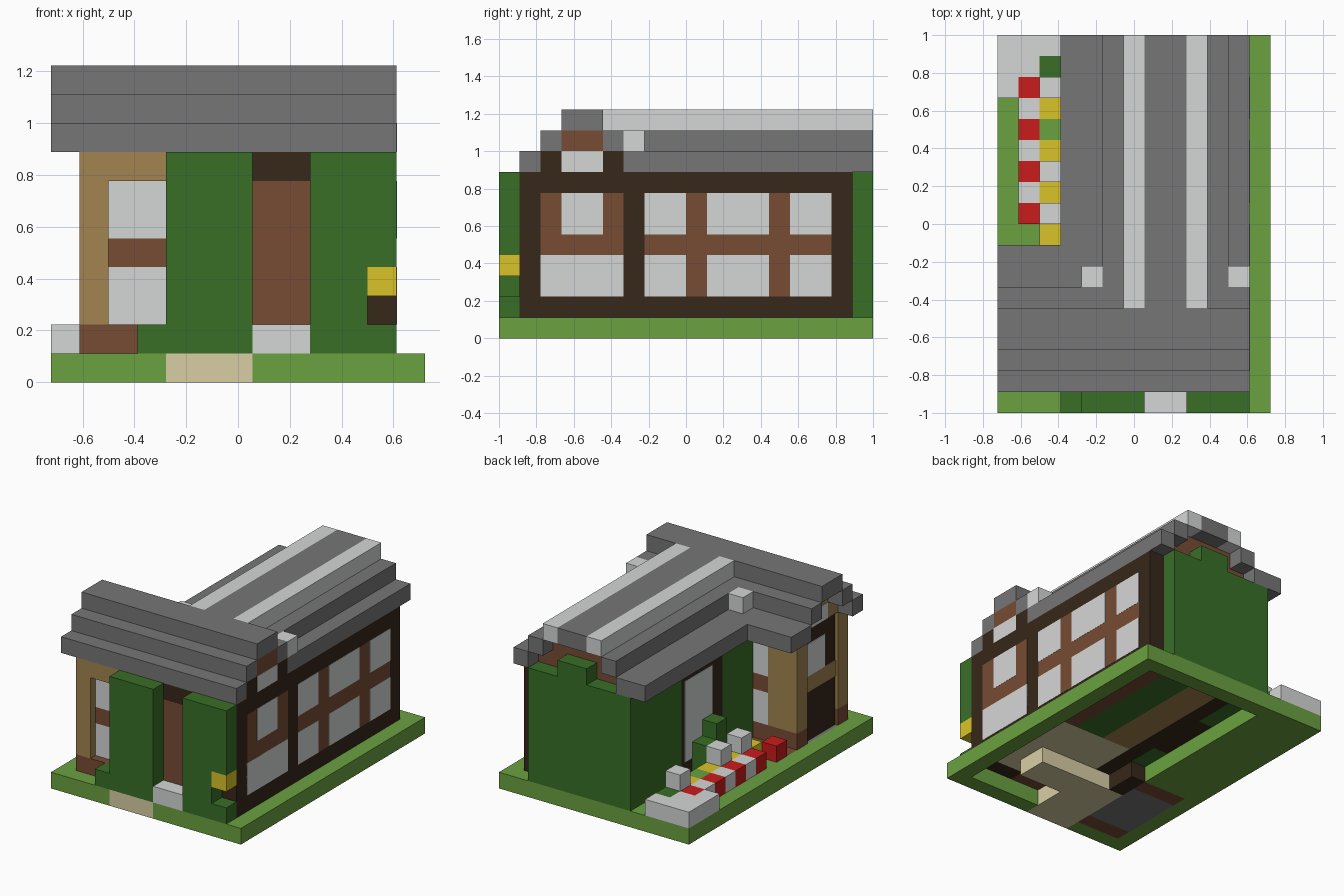
import bpy
import bmesh

if "Cube" in bpy.data.objects:
    bpy.data.objects.remove(bpy.data.objects["Cube"], do_unlink=True)

U = 1 / 9  # block size


def linear(c):
    c /= 255
    return c / 12.92 if c <= 0.04045 else ((c + 0.055) / 1.055) ** 2.4


def material(name, r, g, b):
    m = bpy.data.materials.new(name)
    m.use_nodes = True
    col = (linear(r), linear(g), linear(b), 1)
    m.diffuse_color = col
    m.node_tree.nodes["Principled BSDF"].inputs["Base Color"].default_value = col
    return m


grass = material("grass green", 107, 161, 64)
hedge = material("hedge green", 57, 111, 39)
slate = material("slate grey", 118, 118, 118)
white = material("pale grey", 213, 215, 214)
dark = material("dark timber", 55, 39, 26)
brown = material("brown timber", 119, 76, 51)
tan = material("tan timber", 162, 132, 80)
sand = material("path sand", 216, 206, 164)
yellow = material("yellow", 217, 196, 40)
red = material("red", 201, 28, 28)


def blocks(name, mat, *boxes):
    """One object from boxes given as x, y and z ranges in block units."""
    bm = bmesh.new()
    for x0, x1, y0, y1, z0, z1 in boxes:
        for v in bmesh.ops.create_cube(bm, size=1)["verts"]:
            v.co.x = ((x0 + x1) / 2 + v.co.x * (x1 - x0) - 6.5) * U
            v.co.y = ((y0 + y1) / 2 + v.co.y * (y1 - y0) - 9) * U
            v.co.z = ((z0 + z1) / 2 + v.co.z * (z1 - z0)) * U
    me = bpy.data.meshes.new(name)
    bm.to_mesh(me)
    bm.free()
    me.materials.append(mat)
    ob = bpy.data.objects.new(name, me)
    bpy.context.collection.objects.link(ob)
    return ob


def x_plates(name, mat, x, depth, *rects):
    """Thin plates on a side wall at x; depth is signed by direction."""
    blocks(name, mat, *[(min(x, x + depth), max(x, x + depth), *r) for r in rects])


# Ground, open under the house
blocks("lawn", grass, (12, 13, 0, 18, 0, 1), (0, 12, 17, 18, 0, 1), (0, 1, 0, 17, 0, 1),
       (1, 4, 7, 17, 0, 1), (1, 4, 0, 1, 0, 1), (7, 12, 0, 1, 0, 1))
blocks("path", sand, (4, 7, 0, 5, 0, 1), (7, 10, 3, 5, 0, 1))
blocks("wing_floor", slate, (1, 4, 2, 6, 0, 1))
blocks("wing_floor_rim", brown, (1, 4, 1, 2, 0, 1), (1, 4, 6, 7, 0, 1))
blocks("wing_footing", dark, (4, 5, 5, 7, 0, 1))

# Interior floor strips
blocks("floor_brown", brown, (10, 11, 8, 16, 1, 1.3))
blocks("floor_green", hedge, (8, 10, 8, 16, 1, 1.3))
blocks("floor_tan", tan, (6, 8, 8, 16, 1, 1.3))
blocks("floor_dark", dark, (5, 6, 5, 16, 1, 1.3))
blocks("floor_sand", sand, (6, 11, 2, 8, 1, 1.3))

# Long side wall with its timber bands and windows
blocks("long_wall", dark, (11, 12, 1, 17, 1, 8))
x_plates("long_wall_panels", brown, 12, 0.01, (2, 6, 2, 7), (7, 16, 2, 7))
panes = [(2, 6, 2, 4), (3, 5, 5, 7)]
for y0, y1 in ((7, 9), (10, 13), (14, 16)):
    panes += [(y0, y1, 2, 4), (y0, y1, 5, 7)]
x_plates("long_wall_windows", white, 12, 0.02, *panes)

# Front wall of the wing, recessed windows
blocks("front_wing_frame", tan, (1, 2, 1, 2, 2, 8), (2, 4, 1, 2, 7, 8))
blocks("front_wing_sill", brown, (1, 4, 1, 2, 1, 2), (2, 4, 1.5, 2, 4, 5))
blocks("front_wing_windows", white, (2, 4, 1.5, 2, 2, 4), (2, 4, 1.5, 2, 5, 7))
blocks("front_wall", dark, (4, 7, 1, 2, 1, 8), (9, 11, 1, 2, 1, 8), (7, 9, 1, 2, 7, 8))
blocks("door", brown, (7, 9, 1, 2, 1, 7))
blocks("door_step", white, (7, 9, 0, 1, 1, 2))

# Wing end and inner wall
blocks("wing_end_wall", dark, (1.2, 2, 2, 5, 1, 8))
blocks("wing_posts", tan, (1, 3, 5, 6, 2, 8), (3, 4, 5, 6, 7, 8))
blocks("wing_inner_band", brown, (3, 4, 5, 6, 4, 5), (1, 4, 5, 6, 1, 2))
blocks("wing_inner_windows", white, (3, 4, 5, 6, 2, 4), (3, 4, 5, 6, 5, 7))
x_plates("wing_end_window", white, 1.2, -0.05, (3, 5, 5, 7))
x_plates("wing_end_band", tan, 1.2, -0.05, (2, 5, 4, 5))

# Garden side wall and rear wall
blocks("garden_wall", dark, (4, 5, 9, 13, 1, 8))
x_plates("garden_window", white, 4, -0.03, (10, 12.7, 2, 7))
blocks("garden_ivy", hedge, (4, 5, 5, 9, 1, 8), (4, 5, 13, 17, 1, 8),
       (3, 4, 10, 11, 1, 4), (3, 4, 11, 12, 1, 3))
blocks("rear_wall", dark, (5, 11, 16, 17, 1, 8))
blocks("rear_ivy", hedge, (4, 11, 17, 18, 1, 8), (7, 9, 17, 18, 8, 9))

# Front hedges with a corner notch
blocks("front_hedge_right", hedge, (4, 7, 0, 1, 1, 8), (3, 4, 0, 1, 1, 2))
blocks("front_hedge_left", hedge, (9, 11, 0, 1, 1, 8), (11, 12, 0, 1, 4, 8), (11, 12, 0, 1, 1, 2))
blocks("hedge_flower", yellow, (11, 12, 0, 1, 3, 4))

# Gable fillings
blocks("wing_gable", dark, (2, 12, 2, 6, 8, 9))
blocks("wing_gable_top", brown, (2, 12, 3, 5, 9, 10))
blocks("wing_gable_tan", tan, (1, 2, 2, 6, 8, 9), (1, 2, 3, 5, 9, 10))
x_plates("gable_window_left", white, 12, 0.02, (3, 5, 8, 9))
x_plates("gable_window_right", white, 1, -0.02, (3, 5, 8, 9))
blocks("rear_gable", brown, (5, 11, 6, 17, 8, 9), (6, 10, 5, 17, 9, 10))

# Stepped roof over the front wing
blocks("wing_roof", slate, (0, 12, 1, 2, 8, 9), (0, 12, 2, 3, 9, 10), (0, 12, 3, 5, 10, 11),
       (0, 6, 5, 6, 9, 10), (10, 12, 5, 6, 9, 10), (0, 5, 6, 8, 8, 9))

# Stepped roof over the long part
blocks("long_roof", slate, (3, 5, 8, 18, 8, 9), (5, 6, 6, 18, 9, 10), (7, 9, 5, 18, 10, 11),
       (10, 11, 6, 18, 9, 10), (11, 12, 6, 18, 8, 9))
blocks("ridge_stripes", white, (6, 7, 5, 18, 10, 11), (9, 10, 5, 18, 10, 11))
blocks("chimney_blocks", white, (4, 5, 6, 7, 9, 10), (11, 12, 6, 7, 9, 10))

# Flower bed: chequered blocks beside a paved slab
blocks("paving", white, (0, 3, 17, 18, 1, 2), (0, 2, 16, 17, 1, 2), (0, 1, 15, 16, 1, 2))
blocks("bed_shrub", hedge, (2, 3, 16, 17, 1, 2))
blocks("bed_red", red, *[(1, 2, y, y + 1, 1, 2) for y in (7, 9, 11, 13, 15)])
blocks("bed_white", white, *[(1, 2, y, y + 1, 1, 2) for y in (10, 12, 14)])
blocks("bed_yellow", yellow, *[(2, 3, y, y + 1, 1, 2) for y in (8, 10, 12, 14)])
blocks("bed_tall_white", white, *[(2, 3, y, y + 1, 1, 3) for y in (9, 11, 15)])
blocks("bed_grass", grass, (2, 3, 13, 14, 1, 2))
